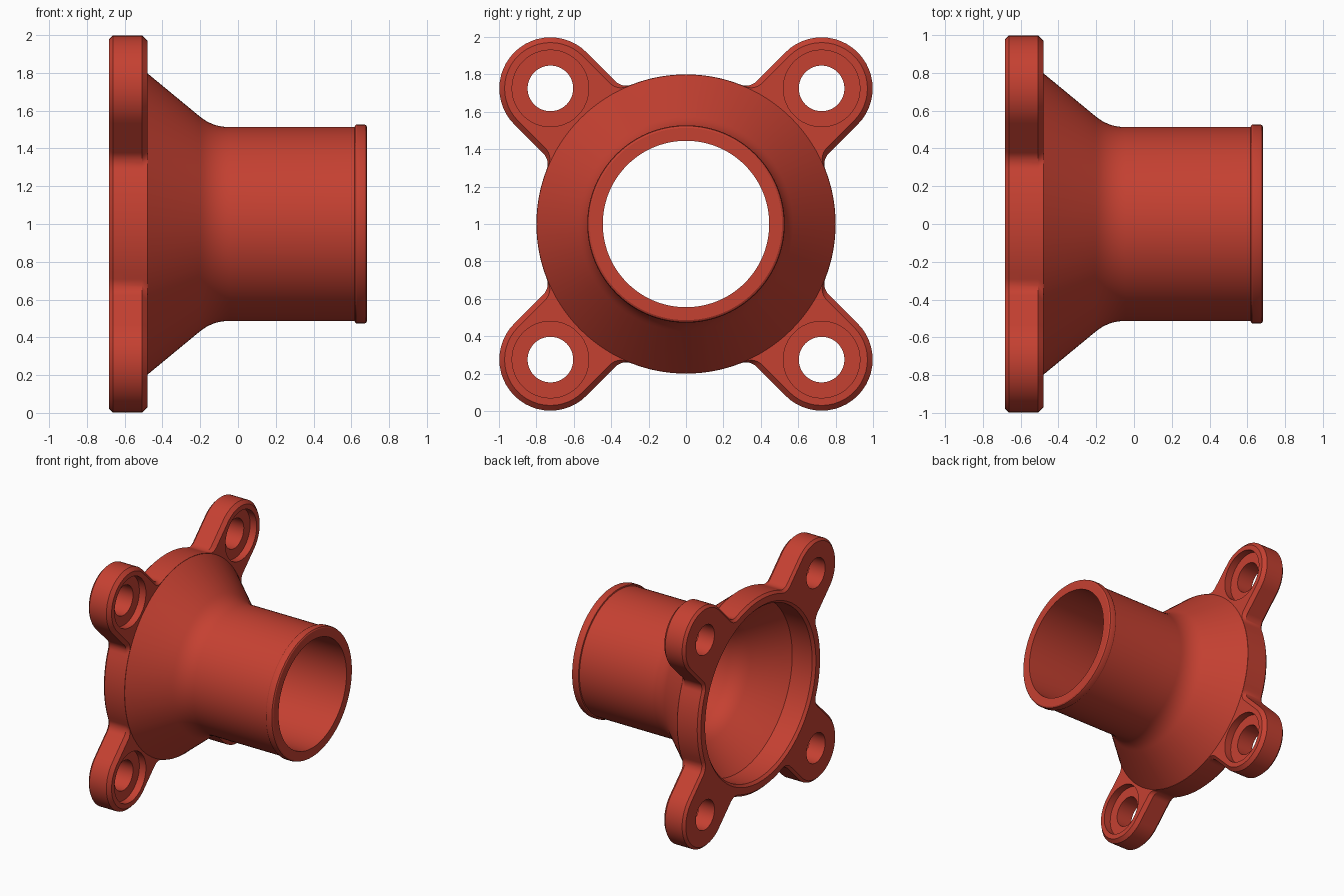
import bpy, bmesh, math
from math import sin, cos, pi, radians

if "Cube" in bpy.data.objects:
    bpy.data.objects.remove(bpy.data.objects["Cube"])

SEG = 96
CZ = 1.0            # height of the pipe axis (runs along x)
LOBE = 0.725        # y / z offset of the bolt lobes

red = bpy.data.materials.new("red paint")
red.diffuse_color = (0.56, 0.052, 0.031, 1)
red.use_nodes = True
red.node_tree.nodes["Principled BSDF"].inputs["Base Color"].default_value = red.diffuse_color


def loft(name, rings, loop=False):
    """Skin a list of rings (lists of xyz); cap the ends unless it loops."""
    bm = bmesh.new()
    vs = [[bm.verts.new(p) for p in r] for r in rings]
    n = len(vs[0])
    pairs = list(zip(vs, vs[1:])) + ([(vs[-1], vs[0])] if loop else [])
    for a, b in pairs:
        for i in range(n):
            j = (i + 1) % n
            bm.faces.new((a[i], a[j], b[j], b[i]))
    if not loop:
        bm.faces.new(vs[0])
        bm.faces.new(vs[-1])
    bmesh.ops.recalc_face_normals(bm, faces=bm.faces)
    me = bpy.data.meshes.new(name)
    bm.to_mesh(me)
    bm.free()
    me.materials.append(red)
    ob = bpy.data.objects.new(name, me)
    bpy.context.collection.objects.link(ob)
    return ob


def lathe(name, profile, y=0, z=0, seg=SEG):
    """Solid turned about an x-parallel axis from (x, radius) pairs."""
    return loft(name, [[(x, y + r * cos(2 * pi * i / seg), CZ + z + r * sin(2 * pi * i / seg))
                        for i in range(seg)] for x, r in profile])


def bend(a, b, c, n=8):
    """Smooth corner from a to c, pulled towards b."""
    return [tuple((1 - t) ** 2 * p + 2 * t * (1 - t) * q + t * t * r
                  for p, q, r in zip(a, b, c)) for t in [i / n for i in range(n + 1)]]


def outline(x, R, w, f):
    """Disc of radius R with four lobes of half-width w, blended with fillets f."""
    along = math.sqrt((R + f) ** 2 - (w + f) ** 2)
    phi = math.asin((w + f) / (R + f))
    c = LOBE * math.sqrt(2)
    half = []                                    # one side of a lobe, tip to disc
    for i in range(13):
        t = pi / 2 * i / 12
        half.append((c + w * cos(t), w * sin(t)))
    for i in range(9):
        t = -pi / 2 - (pi / 2 - phi) * i / 8
        half.append((along + f * cos(t), w + f + f * sin(t)))
    for i in range(1, 9):
        t = phi + (pi / 4 - phi) * i / 8
        half.append((R * cos(t), R * sin(t)))
    lobe = [(u, -v) for u, v in half[:0:-1]] + half[:-1]
    pts = []
    for k in range(4):
        a = pi / 4 + k * pi / 2
        pts += [(x, u * cos(a) - v * sin(a), CZ + u * sin(a) + v * cos(a)) for u, v in lobe]
    return pts


# four-lobed mounting plate with bevelled rims
flange = loft("pipe_flange", [
    outline(-0.683, 0.78, 0.253, 0.10),
    outline(-0.663, 0.80, 0.273, 0.08),
    outline(-0.508, 0.80, 0.273, 0.08),
    outline(-0.480, 0.80, 0.245, 0.08)])

# cone, pipe and end bead
pipe = lathe("cone_and_pipe",
             [(-0.58, 0.76), (-0.52, 0.76), (-0.481, 0.799)]
             + bend((-0.207, 0.573), (-0.137, 0.513), (-0.045, 0.513))
             + [(0.617, 0.513), (0.620, 0.522), (0.630, 0.528), (0.665, 0.528),
                (0.677, 0.524), (0.683, 0.514)])

# inside of the pipe: wide socket, cone, straight bore
bore = lathe("bore_cutter",
             [(-0.75, 0.725), (-0.683, 0.725), (-0.663, 0.705), (-0.48, 0.705)]
             + bend((-0.235, 0.502), (-0.166, 0.445), (-0.08, 0.445))
             + [(0.75, 0.445)])

steps = [(pipe, 'UNION'), (bore, 'DIFFERENCE')]

# bolt holes with counterbores on the pipe side
for sy in (-1, 1):
    for sz in (-1, 1):
        steps.append((lathe("bolt_hole_cutter",
                            [(-0.75, 0.122), (-0.54, 0.122), (-0.54, 0.205), (-0.40, 0.205)],
                            sy * LOBE, sz * LOBE, 48), 'DIFFERENCE'))

for ob, op in steps:
    m = flange.modifiers.new(op.lower(), 'BOOLEAN')
    m.operation, m.object, m.solver = op, ob, 'EXACT'
    ob.hide_render = True

# bake the booleans, drop the helpers, shade smooth
deps = bpy.context.evaluated_depsgraph_get()
baked = bpy.data.meshes.new_from_object(flange.evaluated_get(deps))
flange.modifiers.clear()
flange.data = baked
for ob, _ in steps:
    bpy.data.objects.remove(ob)
bpy.context.view_layer.objects.active = flange
flange.select_set(True)
bpy.ops.object.shade_smooth_by_angle(angle=radians(25))
